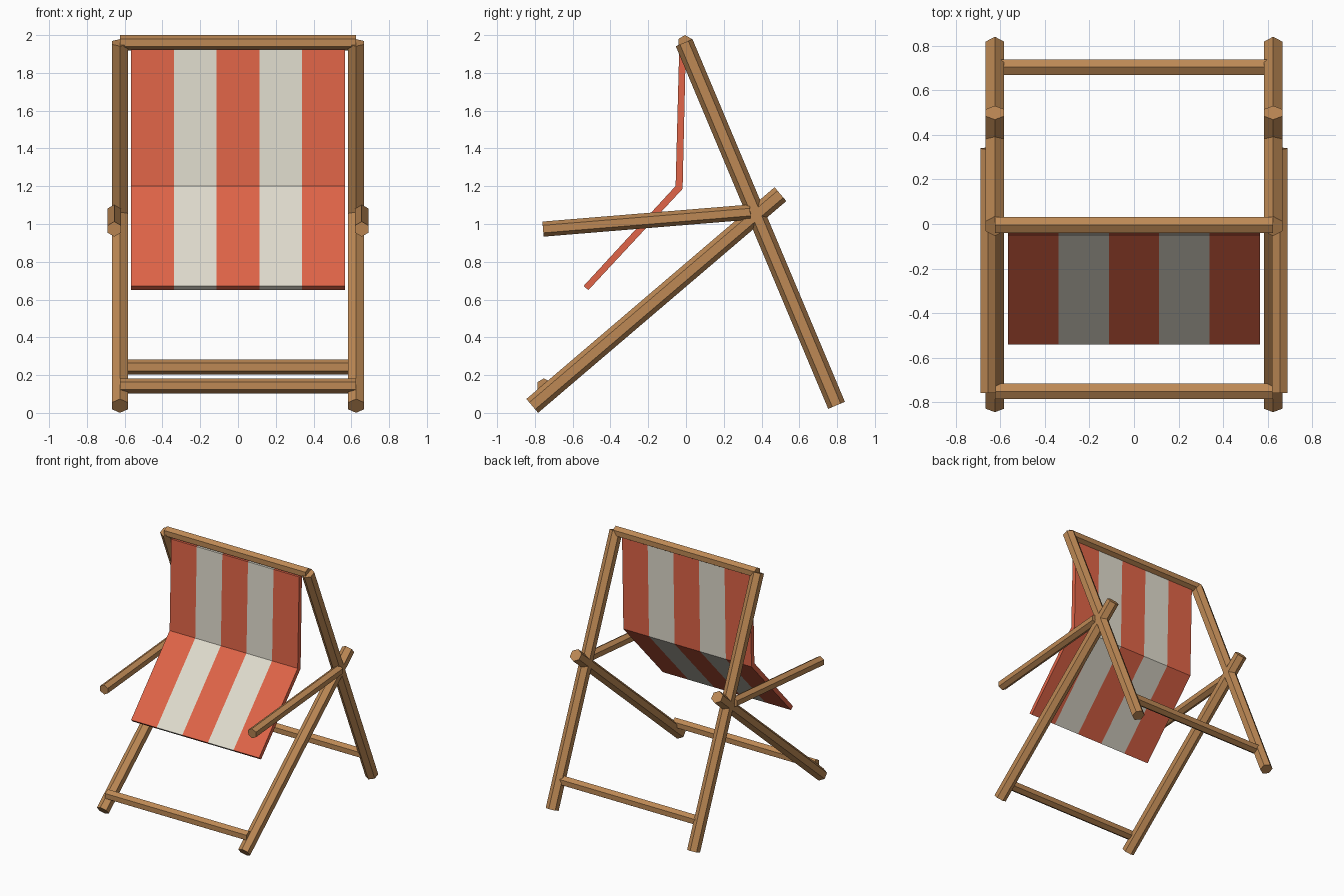
import bpy, bmesh
from mathutils import Vector, Matrix

if "Cube" in bpy.data.objects:
    bpy.data.objects.remove(bpy.data.objects["Cube"])


def material(name, rgb):
    m = bpy.data.materials.new(name)
    m.diffuse_color = (*rgb, 1)
    m.use_nodes = True
    m.node_tree.nodes["Principled BSDF"].inputs["Base Color"].default_value = m.diffuse_color
    return m


wood = material("wood", (0.51, 0.25, 0.09))
red = material("red_cloth", (0.75, 0.13, 0.065))
cream = material("cream_cloth", (0.75, 0.72, 0.62))


def add_object(name, bm, mats):
    bmesh.ops.recalc_face_normals(bm, faces=bm.faces)
    me = bpy.data.meshes.new(name)
    bm.to_mesh(me)
    bm.free()
    for m in mats:
        me.materials.append(m)
    ob = bpy.data.objects.new(name, me)
    bpy.context.collection.objects.link(ob)
    return ob


def beam(name, a, b, r, side):
    """Six-sided wooden bar from a to b with flat faces towards +/-side."""
    a, b, x = Vector(a), Vector(b), Vector(side)
    z = (b - a).normalized()
    y = z.cross(x)
    rot = Matrix((x, y, z)).transposed().to_4x4()
    bm = bmesh.new()
    bmesh.ops.create_cone(bm, cap_ends=True, segments=6, radius1=r, radius2=r,
                          depth=(b - a).length,
                          matrix=Matrix.Translation((a + b) / 2) @ rot)
    return add_object(name, bm, [wood])


# Legs and armrests, mirrored left and right
for s, label in ((-1, "left"), (1, "right")):
    x, xa = s * 0.625, s * 0.655
    beam(f"back_leg_{label}", (x, 0.797, 0.04), (x, -0.010, 1.960), 0.048, (1, 0, 0))
    beam(f"front_leg_{label}", (x, -0.814, 0.037), (x, 0.50, 1.158), 0.048, (1, 0, 0))
    beam(f"armrest_{label}", (xa, -0.757, 0.973), (xa, 0.34, 1.063), 0.040, (1, 0, 0))

# Cross rails
for name, y, z in (("top_rail", -0.005, 1.959),
                   ("front_rail", -0.752, 0.143),
                   ("back_rail", 0.705, 0.243)):
    beam(name, (-0.625, y, z), (0.625, y, z), 0.041 if name == "top_rail" else 0.040, (0, 1, 0))

# Striped cloth sling: bent profile carried across five stripes
profile = [(-0.036, 1.925), (-0.055, 1.201), (-0.542, 0.672),
           (-0.517, 0.650), (-0.018, 1.186), (-0.001, 1.925)]
half, stripes = 0.566, 5
bm = bmesh.new()
rings = [[bm.verts.new((-half + 2 * half * i / stripes, y, z)) for y, z in profile]
         for i in range(stripes + 1)]
n = len(profile)
for i in range(stripes):
    for j in range(n):
        k = (j + 1) % n
        f = bm.faces.new((rings[i][j], rings[i][k], rings[i + 1][k], rings[i + 1][j]))
        f.material_index = i % 2
for ring in (rings[0], rings[-1]):
    bm.faces.new([ring[j] for j in (0, 1, 4, 5)])
    bm.faces.new([ring[j] for j in (1, 2, 3, 4)])
add_object("cloth_sling", bm, [red, cream])
